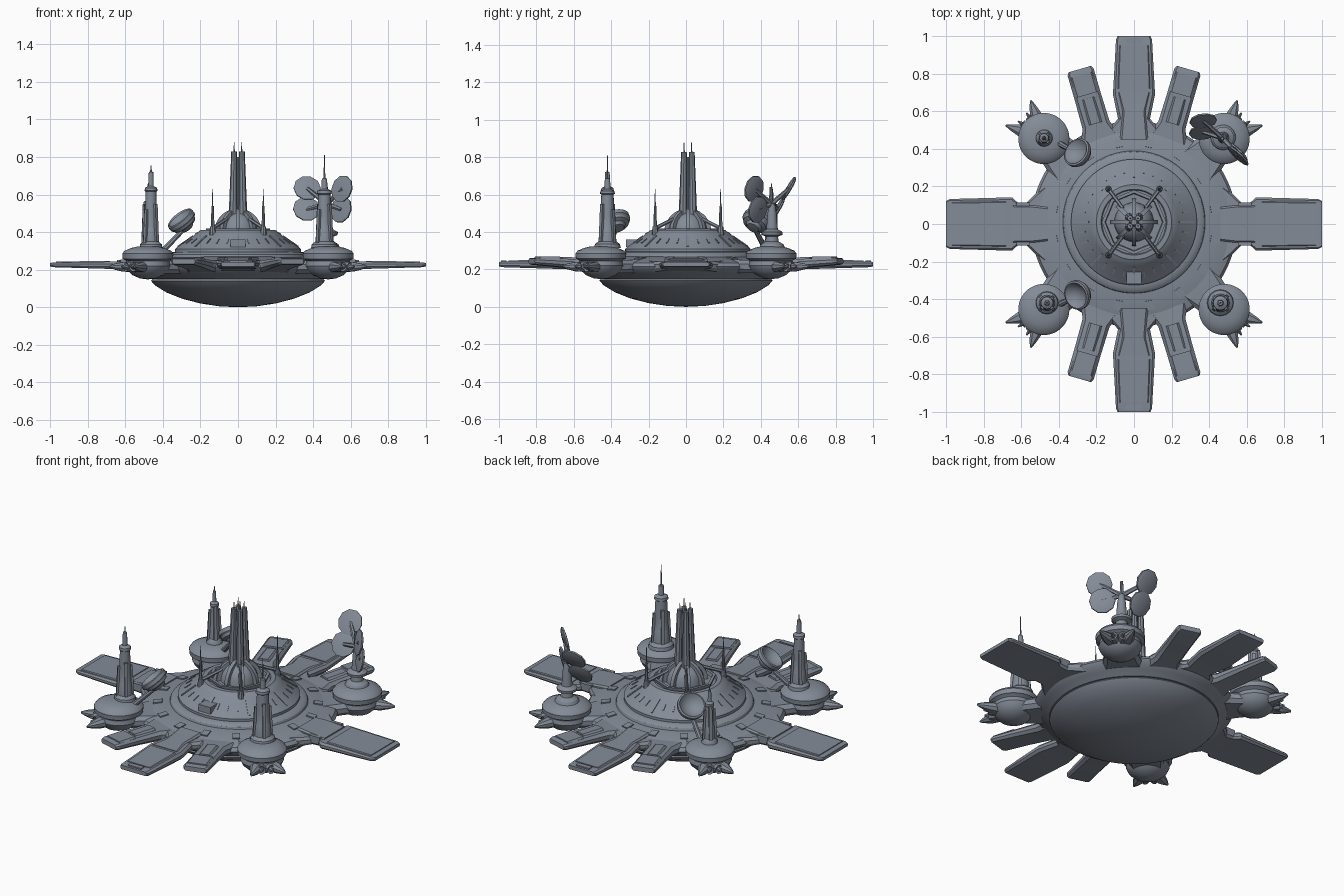
import bpy, bmesh, math
from mathutils import Vector, Matrix

mat = bpy.data.materials.new("hull_grey")
mat.diffuse_color = (0.23, 0.26, 0.31, 1)
R = math.radians


def finish(name, bm, angle=32):
    bmesh.ops.recalc_face_normals(bm, faces=bm.faces)
    me = bpy.data.meshes.new(name)
    bm.to_mesh(me)
    bm.free()
    me.materials.append(mat)
    for p in me.polygons:
        p.use_smooth = True
    me.set_sharp_from_angle(angle=R(angle))
    ob = bpy.data.objects.new(name, me)
    bpy.context.collection.objects.link(ob)
    return ob


def lathe(name, prof, at=(0, 0, 0), n=48, M=None):
    """Spin (radius, z) points about z."""
    bm = bmesh.new()
    rings = []
    for r, z in prof:
        if r < 1e-5:
            rings.append([bm.verts.new((0, 0, z))] * n)
        else:
            rings.append([bm.verts.new((r * math.cos(2 * math.pi * i / n), r * math.sin(2 * math.pi * i / n), z))
                          for i in range(n)])
    for a, b in zip(rings, rings[1:]):
        for i in range(n):
            j = (i + 1) % n
            f = list(dict.fromkeys((a[i], a[j], b[j], b[i])))
            if len(f) > 2:
                bm.faces.new(f)
    for ring in (rings[0], rings[-1]):
        if ring[0] is not ring[1]:
            bm.faces.new(ring)
    bm.transform(Matrix.Translation(at) @ (M or Matrix()))
    return finish(name, bm)


def loft(name, stations, ang=0, at=(0, 0, 0), ch=0.3):
    """Chamfered plate running outward; stations are (distance, half width, bottom, top)."""
    bm = bmesh.new()
    rings = []
    for d, w, b, t in stations:
        c = min(ch * (t - b), w * 0.8)
        pts = [(-w, b + c), (-w + c, b), (w - c, b), (w, b + c), (w, t - c), (w - c, t), (c - w, t), (-w, t - c)]
        rings.append([bm.verts.new((d, y, z)) for y, z in pts])
    for a, b in zip(rings, rings[1:]):
        for i in range(8):
            bm.faces.new((a[i], a[(i + 1) % 8], b[(i + 1) % 8], b[i]))
    bm.faces.new(rings[0])
    bm.faces.new(rings[-1])
    bm.transform(Matrix.Translation(at) @ Matrix.Rotation(R(ang), 4, 'Z'))
    return finish(name, bm, 20)


def rod(name, p, q, r0, r1, n=8):
    p, q = Vector(p), Vector(q)
    M = (q - p).to_track_quat('Z', 'Y').to_matrix().to_4x4()
    return lathe(name, [(r0, 0), (r1, (q - p).length)], p, n, M)


def box(name, c, size, ang=0, tilt=0):
    bm = bmesh.new()
    bmesh.ops.create_cube(bm, size=1)
    bm.transform(Matrix.Translation(c) @ Matrix.Rotation(R(ang), 4, 'Z') @ Matrix.Rotation(R(tilt), 4, 'Y')
                 @ Matrix.Diagonal((*size, 1)))
    return finish(name, bm)


# Hull: lower bowl and deck
lathe("lower_bowl", [(0, 0), (0.1, 0.005), (0.2, 0.02), (0.3, 0.046), (0.38, 0.078), (0.44, 0.115),
                     (0.463, 0.14), (0.455, 0.15), (0.4, 0.16)], n=96)
lathe("deck", [(0.4, 0.15), (0.465, 0.15), (0.5, 0.175), (0.535, 0.195), (0.548, 0.215), (0.535, 0.235), (0.49, 0.25),
               (0.42, 0.262), (0.36, 0.27)], n=96)

# Long arms (side, then front and back)
for a in (0, 180):
    loft("side_arm", [(0.44, 0.24, 0.18, 0.245), (0.52, 0.165, 0.19, 0.243), (0.57, 0.115, 0.198, 0.242),
                      (0.62, 0.115, 0.202, 0.242), (0.65, 0.142, 0.203, 0.243),
                      (0.98, 0.133, 0.213, 0.238), (1.0, 0.122, 0.217, 0.236)], a)
    loft("side_arm_step", [(0.46, 0.09, 0.23, 0.262), (0.53, 0.098, 0.23, 0.26), (0.645, 0.098, 0.23, 0.25)], a)
    loft("side_arm_panel", [(0.68, 0.12, 0.23, 0.247), (0.97, 0.115, 0.23, 0.243)], a)
    for s in (-1, 1):
        box("side_arm_clamp", (math.cos(R(a)) * 0.59, s * 0.105, 0.235), (0.07, 0.02, 0.04))
for a in (90, 270):
    loft("main_arm", [(0.44, 0.2, 0.185, 0.25), (0.51, 0.13, 0.192, 0.25), (0.56, 0.085, 0.2, 0.248),
                      (0.69, 0.112, 0.203, 0.248), (0.98, 0.096, 0.212, 0.243), (1.0, 0.088, 0.216, 0.24)], a)
    loft("main_arm_ridge", [(0.45, 0.075, 0.23, 0.266), (0.6, 0.06, 0.23, 0.256), (0.7, 0.085, 0.23, 0.252)], a)
    loft("main_arm_panel", [(0.72, 0.088, 0.23, 0.253), (0.95, 0.078, 0.23, 0.248)], a)
    box("main_arm_latch", (0, math.sin(R(a)) * 0.975, 0.232), (0.09, 0.03, 0.034))

# Short arms set beside the front and back arms
for sx in (-1, 1):
    for sy in (-1, 1):
        ang = math.degrees(math.atan2(sy * 0.36, sx * 0.105))
        o = (sx * 0.165, sy * 0.4, 0)
        loft("short_arm", [(0.05, 0.11, 0.18, 0.25), (0.13, 0.075, 0.195, 0.252), (0.28, 0.072, 0.212, 0.258),
                           (0.425, 0.072, 0.225, 0.262), (0.442, 0.063, 0.23, 0.258)], ang, o)
        loft("short_arm_panel", [(0.3, 0.06, 0.24, 0.268), (0.41, 0.06, 0.24, 0.268)], ang, o)
        loft("short_arm_rail", [(0.14, 0.035, 0.23, 0.264), (0.28, 0.035, 0.23, 0.266)], ang, o)

# Corner pods: bulb, drum, neck and fins
for sx in (-1, 1):
    for sy in (-1, 1):
        c = (sx * 0.48, sy * 0.455, 0)
        diag = math.degrees(math.atan2(sy, sx))
        lathe("pod_bulb", [(0, 0.148), (0.04, 0.153), (0.08, 0.17), (0.108, 0.195), (0.12, 0.22), (0.115, 0.245)], c)
        lathe("pod_drum", [(0.1, 0.235), (0.118, 0.25), (0.134, 0.258), (0.136, 0.285), (0.125, 0.3),
                           (0.09, 0.315), (0.06, 0.322), (0, 0.325)], c)
        loft("pod_bridge", [(-0.24, 0.13, 0.18, 0.255), (-0.1, 0.1, 0.18, 0.25), (0.06, 0.08, 0.18, 0.24)], diag, c)
        for da, ln, w in ((-26, 0.215, 0.03), (26, 0.215, 0.03), (-11, 0.165, 0.022), (11, 0.165, 0.022)):
            loft("pod_fin", [(0.05, w + 0.01, 0.185, 0.245), (0.14, w, 0.19, 0.24), (ln - 0.03, w * 0.55, 0.2, 0.232),
                             (ln, 0.004, 0.21, 0.222)], diag + da, c)

# Central citadel: stepped cone with raised panels
cc = (0, 0.01, 0)
lathe("citadel_base", [(0.385, 0.25), (0.375, 0.28), (0.36, 0.292), (0.335, 0.295), (0.335, 0.31), (0.325, 0.32),
                       (0.235, 0.382), (0.225, 0.395), (0.21, 0.402), (0.2, 0.41), (0.175, 0.41), (0.17, 0.4),
                       (0, 0.4)], cc, 72)
for i in range(32):
    a = i * 11.25
    wide = i % 4 == 0
    r = 0.28
    box("citadel_rib", (r * math.cos(R(a)), 0.01 + r * math.sin(R(a)), 0.351),
        (0.1 if wide else 0.04, 0.012 if wide else 0.006, 0.008), a, 34.5)
box("citadel_door", (0, -0.285, 0.34), (0.08, 0.07, 0.04))
lathe("crown_ring", [(0.165, 0.395), (0.172, 0.42), (0.155, 0.42), (0.15, 0.395)], cc, 8)

# Ribbed dome and quad spire
lathe("inner_dome", [(0.105 * math.cos(R(t)), 0.4 + 0.11 * math.sin(R(t))) for t in range(0, 91, 15)], cc, 32)
for i in range(8):
    bm = bmesh.new()
    prev = None
    for k in range(9):
        t = R(k * 10)
        e = Vector((math.cos(t), 0, math.sin(t)))
        ring = [bm.verts.new((e.x * q, y, 0.4 + e.z * q)) for q, y in
                ((0.1, -0.011), (0.126, -0.011), (0.126, 0.011), (0.1, 0.011))]
        if prev:
            for j in range(4):
                bm.faces.new((prev[j], prev[(j + 1) % 4], ring[(j + 1) % 4], ring[j]))
        prev = ring
    bm.transform(Matrix.Translation(cc) @ Matrix.Rotation(R(45 * i), 4, 'Z'))
    finish("dome_rib", bm)
rod("spire_core", (0, 0.01, 0.4), (0, 0.01, 0.8), 0.03, 0.016)
for i, (sx, sy) in enumerate(((-1, -1), (1, -1), (1, 1), (-1, 1))):
    rod("spire_column", (sx * 0.028, 0.01 + sy * 0.028, 0.4), (sx * 0.021, 0.01 + sy * 0.021, 0.828), 0.025, 0.015)
    rod("spire_antenna", (sx * 0.02, 0.01 + sy * 0.02, 0.82), (sx * 0.02, 0.01 + sy * 0.02, 0.865 + 0.015 * (i % 2)),
        0.004, 0.002, 5)
    # Corner masts with struts to the dome
    x, y = sx * 0.135, 0.01 + sy * 0.175
    rod("mast_foot", (x, y, 0.385), (x, y, 0.43), 0.018, 0.014)
    rod("mast", (x, y, 0.42), (x, y, 0.54), 0.01, 0.006)
    rod("mast_tip", (x, y, 0.54), (x, y, 0.63), 0.004, 0.0015, 5)
    rod("mast_strut", (x, y, 0.42), (sx * 0.06, 0.01 + sy * 0.075, 0.47), 0.01, 0.01, 6)

# Towers on three pods: (x, y, radius, body top, head top, tip)
for name, x, y, r, z1, z2, z3 in (("left_front_tower", -0.463, -0.42, 0.036, 0.635, 0.72, 0.755),
                                  ("right_front_tower", 0.46, -0.42, 0.042, 0.62, 0.685, 0.81),
                                  ("left_back_tower", -0.478, 0.457, 0.027, 0.56, 0.63, 0.66)):
    lathe(name, [(r * 1.7, 0.315), (r * 1.6, 0.335), (r * 1.15, 0.35), (r, 0.42), (r * 0.95, 0.425), (r * 0.9, 0.5),
                 (r * 0.78, z1 - 0.02), (r * 0.95, z1 - 0.015), (r * 0.9, z1), (r * 0.4, z1 + 0.01),
                 (r * 0.33, z2), (0, z2 + 0.004)], (x, y, 0), 16)
    rod(name + "_tip", (x, y, z2), (x, y, z3), 0.005, 0.002, 6)
    for k in range(4):
        a = R(90 * k + 45)
        box(name + "_buttress", (x + r * math.cos(a), y + r * math.sin(a), 0.42 + 0.03 * (k % 2)),
            (0.02, 0.018, 0.2), 90 * k + 45, -3)

# Round dishes on the left deck
for s, nrm in ((1, (-0.5, 0.35, 0.65)), (-1, (-0.5, -0.2, 0.65))):
    c = Vector((-0.295, s * 0.375, 0.455))
    M = Vector(nrm).to_track_quat('Z', 'Y').to_matrix().to_4x4()
    lathe("dish", [(0, -0.05), (0.035, -0.046), (0.045, -0.03), (0.066, -0.022), (0.07, -0.008), (0.079, 0.0),
                   (0.079, 0.022), (0.07, 0.026), (0.055, 0.008), (0.03, -0.006), (0, -0.012)], c, 28, M)
    rod("dish_stalk", c - Vector(nrm) * 0.04, (-0.4, s * 0.43, 0.3), 0.012, 0.016)

# Petal array on the right back pod
p = (0.475, 0.46, 0)
lathe("array_pedestal", [(0.07, 0.315), (0.06, 0.335), (0.035, 0.35), (0.032, 0.375), (0.055, 0.385), (0.057, 0.4),
                         (0.03, 0.415), (0.024, 0.5), (0.016, 0.55), (0, 0.56)], p, 20)
rod("array_mast", (0.47, 0.455, 0.5), (0.47, 0.455, 0.64), 0.014, 0.008)
for centre, nrm in (((0.368, 0.55, 0.632), (0.1, -0.85, 0.5)), ((0.365, 0.49, 0.522), (0.1, -0.85, 0.5)),
                    ((0.555, 0.365, 0.63), (-0.66, -0.72, 0.2)), ((0.55, 0.385, 0.52), (-0.66, -0.72, 0.2))):
    M = Vector(nrm).to_track_quat('Z', 'Y').to_matrix().to_4x4()
    lathe("petal", [(0, -0.009), (0.055, -0.009), (0.072, -0.003), (0.073, 0.006), (0.066, 0.008), (0, 0.002)],
          centre, 10, M)
    rod("petal_bracket", (0.472, 0.457, 0.55), centre, 0.014, 0.01, 6)

# Deck hatches
for i in range(16):
    a = 22.5 * i + 11.25
    box("deck_hatch", (0.44 * math.cos(R(a)), 0.44 * math.sin(R(a)), 0.259), (0.05, 0.04, 0.012), a, 8)
